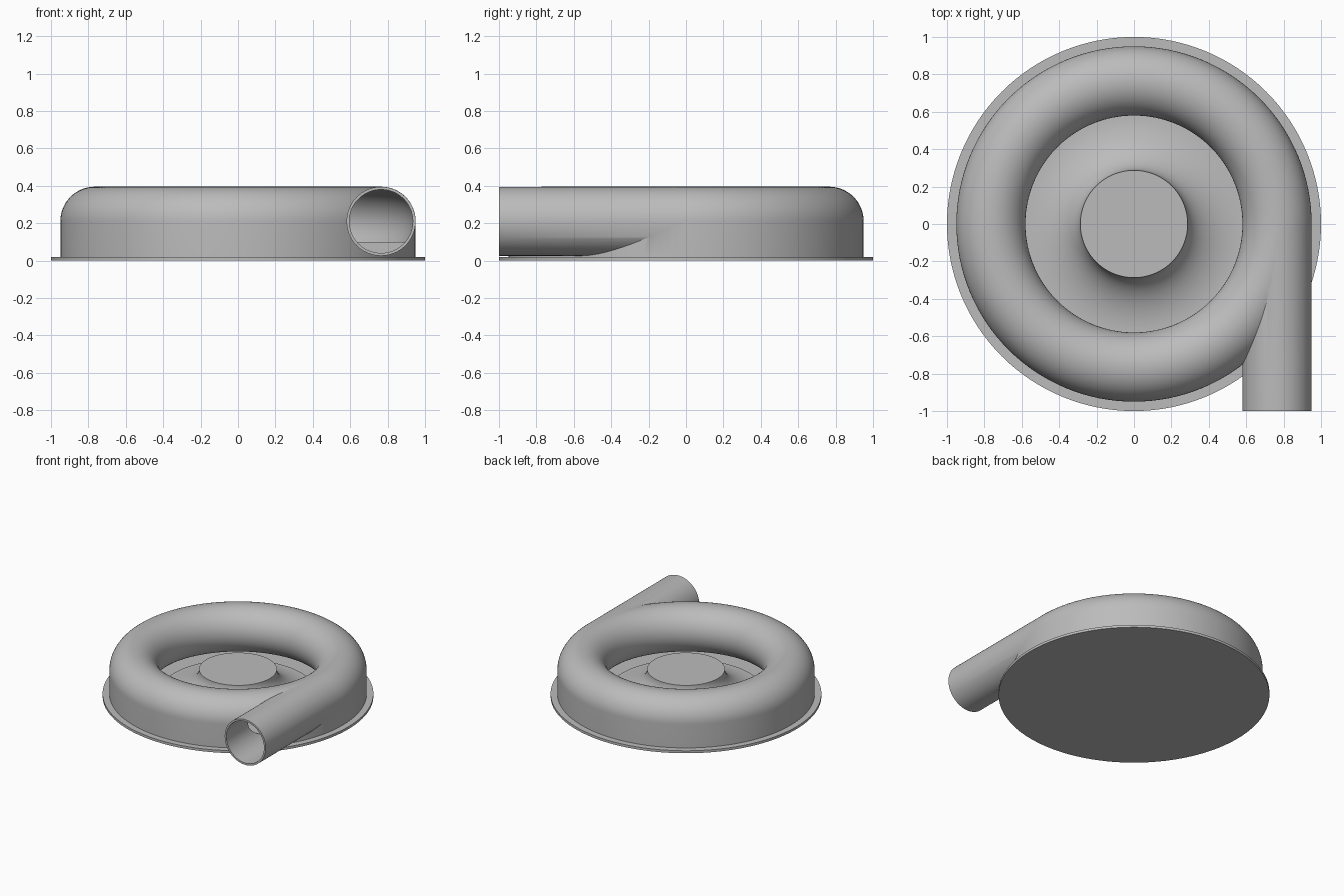
import bpy, bmesh, math
from mathutils import Matrix, Vector

if "Cube" in bpy.data.objects:
    bpy.data.objects.remove(bpy.data.objects["Cube"], do_unlink=True)

TUBE_R = 0.765     # distance of the tube centre from the axis
TUBE_Z = 0.21
OUTER, INNER = 0.185, 0.17
FLOOR = 0.02       # top of the base plate
SEGMENTS = 128

grey = bpy.data.materials.new("plain_grey")
grey.use_nodes = True
grey.diffuse_color = (0.5, 0.5, 0.5, 1)
grey.node_tree.nodes["Principled BSDF"].inputs["Base Color"].default_value = (0.5, 0.5, 0.5, 1)


def finish(name, bm):
    bmesh.ops.recalc_face_normals(bm, faces=bm.faces)
    mesh = bpy.data.meshes.new(name)
    bm.to_mesh(mesh)
    bm.free()
    mesh.materials.append(grey)
    ob = bpy.data.objects.new(name, mesh)
    bpy.context.collection.objects.link(ob)
    return ob


def lathe(name, profile, closed=False):
    """Revolve (radius, height) points around the z axis."""
    bm = bmesh.new()
    verts = [bm.verts.new((r, 0, z)) for r, z in profile]
    edges = [bm.edges.new(pair) for pair in zip(verts, verts[1:])]
    if closed:
        edges.append(bm.edges.new((verts[-1], verts[0])))
    bmesh.ops.spin(bm, geom=verts + edges, cent=(0, 0, 0), axis=(0, 0, 1),
                   angle=math.tau, steps=SEGMENTS, use_merge=True)
    bmesh.ops.remove_doubles(bm, verts=bm.verts, dist=1e-5)
    return finish(name, bm)


def rod(name, radius, front, back):
    """Solid cylinder along y, centred on the outlet axis."""
    bm = bmesh.new()
    place = Matrix.Translation(Vector((TUBE_R, (front + back) / 2, TUBE_Z)))
    bmesh.ops.create_cone(bm, cap_ends=True, segments=96, radius1=radius,
                          radius2=radius, depth=back - front,
                          matrix=place @ Matrix.Rotation(math.pi / 2, 4, 'X'))
    return finish(name, bm)


def arc(radius, start, end, steps=40):
    return [(TUBE_R + radius * math.cos(a), TUBE_Z + radius * math.sin(a))
            for a in (start + (end - start) * i / steps for i in range(steps + 1))]


def activate(ob):
    bpy.ops.object.select_all(action='DESELECT')
    ob.select_set(True)
    bpy.context.view_layer.objects.active = ob


def combine(ob, other, operation):
    activate(ob)
    mod = ob.modifiers.new(operation, 'BOOLEAN')
    mod.operation, mod.object, mod.solver = operation, other, 'EXACT'
    bpy.ops.object.modifier_apply(modifier=mod.name)
    bpy.data.objects.remove(other, do_unlink=True)


# Base plate
base = lathe("base_plate", [(0, 0), (1, 0), (1, FLOOR), (0, FLOOR)])

# Central hub flaring out into a shallow dish
HUB_R, DISH_R, HUB_Z, DISH_Z = 0.287, 0.58, 0.22, 0.03
flare = []
for i in range(25):
    a = math.pi / 2 * i / 24
    flare.append((DISH_R - (DISH_R - HUB_R) * math.cos(a),
                  HUB_Z - (HUB_Z - DISH_Z) * math.sin(a)))
hub = lathe("hub", [(0, HUB_Z)] + flare + [(DISH_R, FLOOR), (0, FLOOR)])

# Ring casing: round tube with a straight outer skirt
casing = lathe("casing", [(TUBE_R + OUTER, FLOOR)] + arc(OUTER, 0, 1.5 * math.pi, 60)
               + [(TUBE_R, FLOOR)], closed=True)

# Outlet pipe joined to the casing
combine(casing, rod("outlet_pipe", OUTER - 0.0005, -1, 0.02), 'UNION')

# Hollow flat-bottomed channel and the bore of the outlet
low = math.asin((TUBE_Z - 0.1) / INNER)
combine(casing, lathe("channel", arc(INNER, -low, math.pi + low, 48), closed=True), 'DIFFERENCE')
combine(casing, rod("bore", INNER - 0.0005, -1.1, 0.01), 'DIFFERENCE')

for part in (base, hub, casing):
    activate(part)
    bpy.ops.object.shade_smooth_by_angle(angle=math.radians(30))
